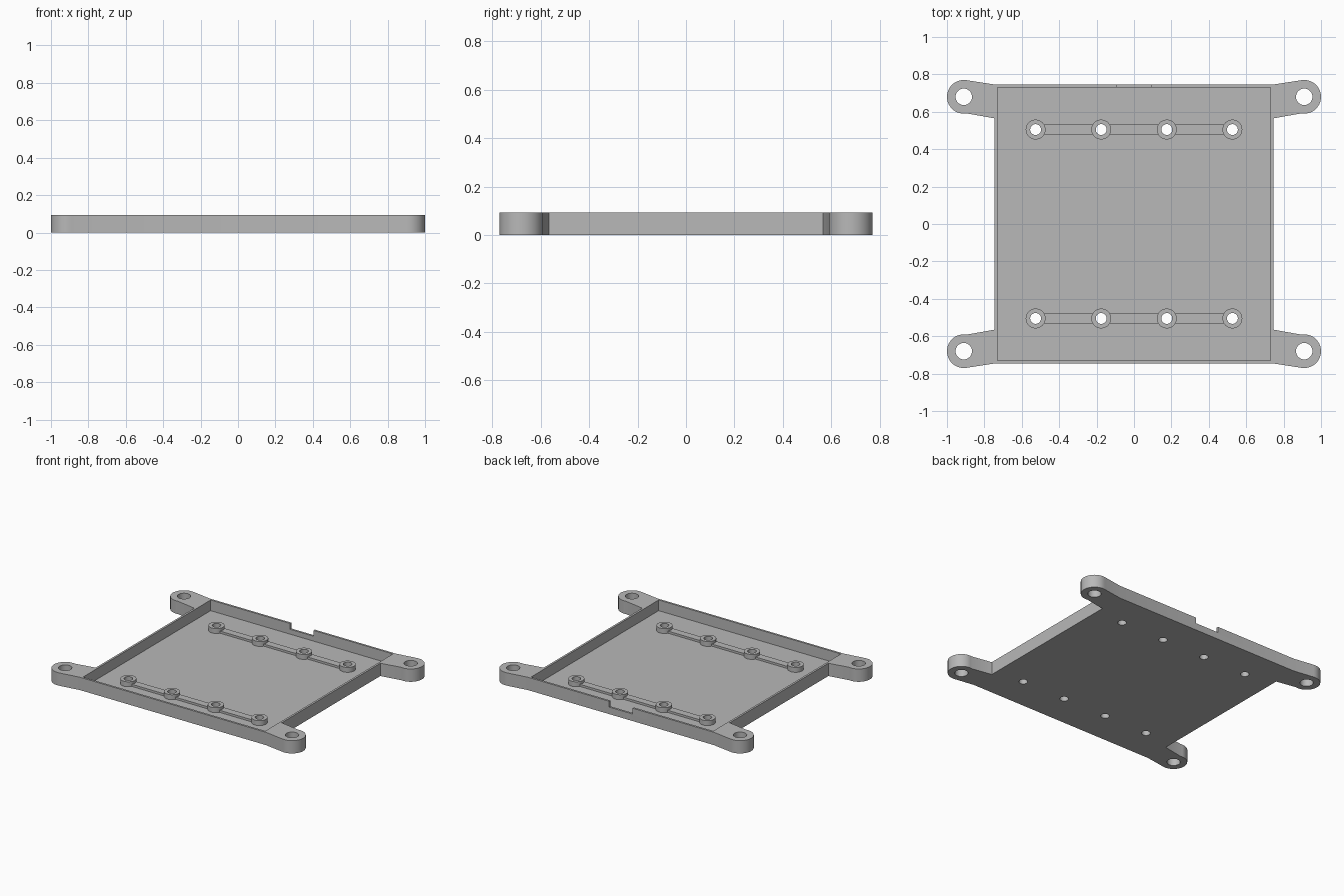
import bpy, bmesh, math

if "Cube" in bpy.data.objects:
    bpy.data.objects.remove(bpy.data.objects["Cube"])

HEIGHT, FLOOR = 0.093, 0.0155
OUT, INN = 0.746, 0.731            # tray half sizes outside / inside
EAR_X, EAR_Y, EAR_R, EAR_HOLE = 0.91, 0.68, 0.09, 0.044
BOSS_X, BOSS_Y = (-0.526, -0.1755, 0.1755, 0.526), 0.505
BOSS_R, BOSS_HOLE, BOSS_TOP, RIB_TOP = 0.053, 0.029, 0.051, 0.031

grey = bpy.data.materials.new("grey plastic")
grey.diffuse_color = (0.48, 0.48, 0.48, 1)
grey.use_nodes = True
grey.node_tree.nodes["Principled BSDF"].inputs["Base Color"].default_value = grey.diffuse_color


def make(name, bm):
    bmesh.ops.recalc_face_normals(bm, faces=bm.faces[:])
    mesh = bpy.data.meshes.new(name)
    bm.to_mesh(mesh)
    bm.free()
    mesh.materials.append(grey)
    ob = bpy.data.objects.new(name, mesh)
    bpy.context.collection.objects.link(ob)
    return ob


def prism(name, outline, z0, z1):
    bm = bmesh.new()
    face = bm.faces.new([bm.verts.new((x, y, z0)) for x, y in outline])
    ext = bmesh.ops.extrude_face_region(bm, geom=[face])
    top = [v for v in ext["geom"] if isinstance(v, bmesh.types.BMVert)]
    bmesh.ops.translate(bm, verts=top, vec=(0, 0, z1 - z0))
    return make(name, bm)


def box(name, x0, x1, y0, y1, z0, z1):
    return prism(name, [(x0, y0), (x1, y0), (x1, y1), (x0, y1)], z0, z1)


def circle(cx, cy, r, n=40):
    return [(cx + r * math.cos(2 * math.pi * i / n),
             cy + r * math.sin(2 * math.pi * i / n)) for i in range(n)]


def tube(name, cx, cy, r_in, r_out, z0, z1, n=40):
    bm = bmesh.new()
    rings = [[bm.verts.new((x, y, z)) for x, y in circle(cx, cy, r, n)]
             for r, z in ((r_in, z0), (r_out, z0), (r_out, z1), (r_in, z1))]
    for a, b in zip(rings, rings[1:] + rings[:1]):
        for i in range(n):
            j = (i + 1) % n
            bm.faces.new((a[i], a[j], b[j], b[i]))
    return make(name, bm)


def smooth(ob):
    bpy.ops.object.select_all(action='DESELECT')
    ob.select_set(True)
    bpy.context.view_layer.objects.active = ob
    bpy.ops.object.shade_smooth_by_angle(angle=math.radians(25))


# Tray outline: one tapered, rounded ear, mirrored into all four corners
tilt = math.radians(9.8)
ear = [(OUT, 0.565)]
for i in range(25):
    a = -math.pi / 2 - tilt + (math.pi + 2 * tilt) * i / 24
    ear.append((EAR_X + EAR_R * math.cos(a), EAR_Y + EAR_R * math.sin(a)))
ear.append((OUT, OUT))
outline = (ear + [(-x, y) for x, y in reversed(ear)]
           + [(-x, -y) for x, y in ear] + [(x, -y) for x, y in reversed(ear)])
tray = prism("tray", outline, 0, HEIGHT)

# Cutters: pocket, cable notch in the back wall, ear holes, boss holes
cutters = [box("pocket_cutter", -INN, INN, -INN, INN, FLOOR, 0.2),
           box("notch_cutter", -0.094, 0.094, 0.70, 0.80, HEIGHT - 0.042, 0.2)]
for sy in (-1, 1):
    for sx in (-1, 1):
        cutters.append(prism("ear_hole_cutter",
                             circle(sx * EAR_X, sy * EAR_Y, EAR_HOLE), -0.1, 0.2))
    for x in BOSS_X:
        cutters.append(prism("boss_hole_cutter",
                             circle(x, sy * BOSS_Y, BOSS_HOLE), -0.1, 0.2))
for c in cutters:
    c.hide_render = True
    mod = tray.modifiers.new(c.name, 'BOOLEAN')
    mod.operation, mod.solver, mod.object = 'DIFFERENCE', 'EXACT', c
bpy.context.view_layer.update()
cut = bpy.data.meshes.new_from_object(
    tray.evaluated_get(bpy.context.evaluated_depsgraph_get()))
tray.modifiers.clear()
tray.data = cut
for c in cutters:
    bpy.data.objects.remove(c)
smooth(tray)

# Two rows of screw bosses joined by low ribs
for sy, row in ((-1, "front"), (1, "back")):
    y = sy * BOSS_Y
    for x in BOSS_X:
        smooth(tube(row + "_boss", x, y, BOSS_HOLE, BOSS_R, FLOOR - 0.005, BOSS_TOP))
    for a, b in zip(BOSS_X, BOSS_X[1:]):
        box(row + "_rib", a + 0.041, b - 0.041, y - 0.026, y + 0.026,
            FLOOR - 0.005, RIB_TOP)
